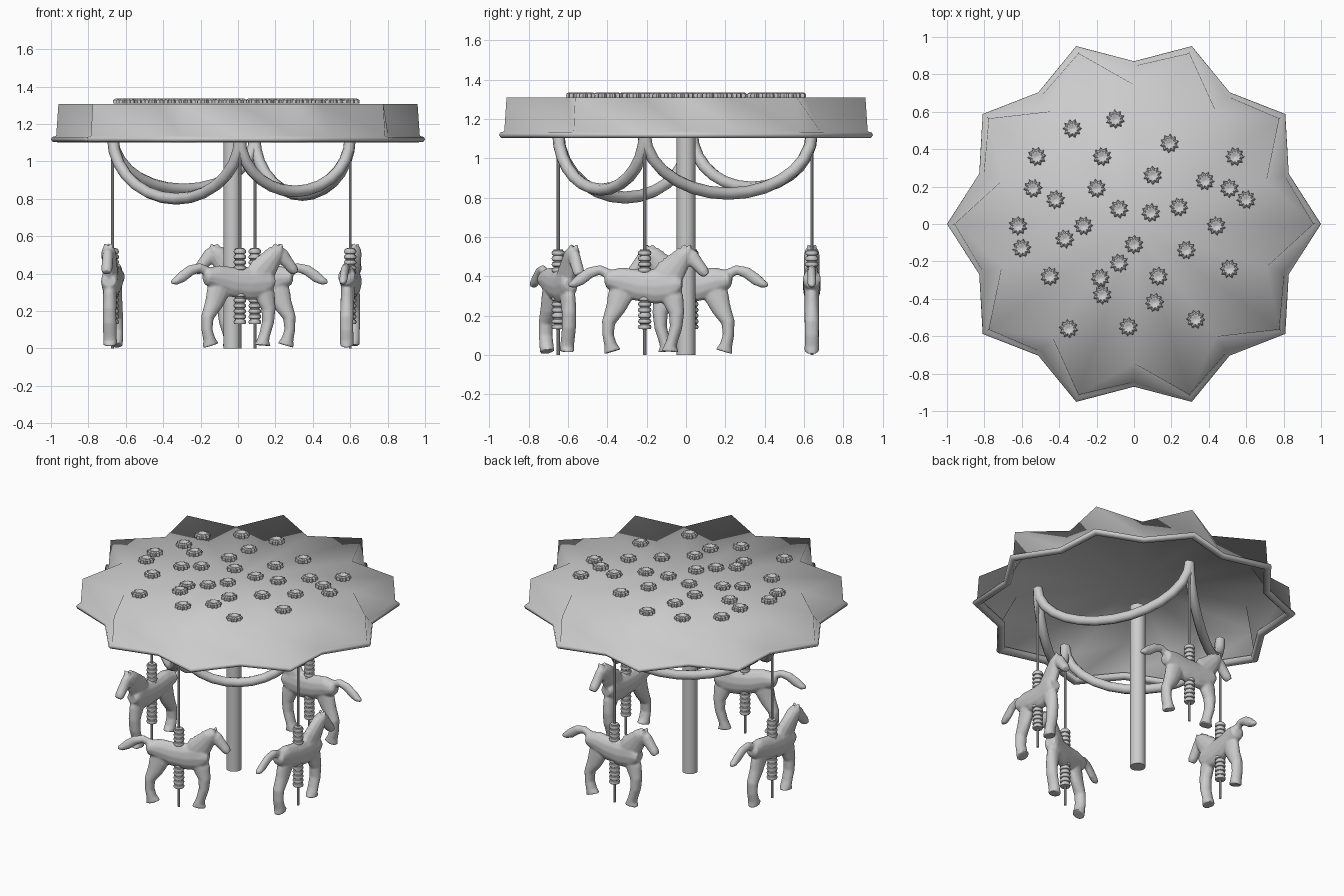
import bpy
import bmesh
from math import sin, cos, pi, radians
from mathutils import Vector

default_cube = bpy.data.objects.get("Cube")
if default_cube:
    bpy.data.objects.remove(default_cube)


def finish(name, bm, angle=35):
    """Turn a bmesh into a smooth-shaded object with sharp edges kept."""
    bmesh.ops.recalc_face_normals(bm, faces=bm.faces)
    mesh = bpy.data.meshes.new(name)
    bm.to_mesh(mesh)
    bm.free()
    obj = bpy.data.objects.new(name, mesh)
    bpy.context.collection.objects.link(obj)
    bpy.ops.object.select_all(action='DESELECT')
    obj.select_set(True)
    bpy.context.view_layer.objects.active = obj
    bpy.ops.object.shade_smooth_by_angle(angle=radians(angle))
    return obj


def skin_rings(bm, rings, caps=True):
    """Bridge a list of equal-sized closed rings of points."""
    loops = [[bm.verts.new(p) for p in ring] for ring in rings]
    count = len(loops[0])
    for low, high in zip(loops, loops[1:]):
        for i in range(count):
            j = (i + 1) % count
            bm.faces.new((low[i], low[j], high[j], high[i]))
    if caps:
        bm.faces.new(loops[0][::-1])
        bm.faces.new(loops[-1])
    return loops


def circle(radius, z, sides, lobes=0.0):
    """Ring around z; lobes pulls every second point inward."""
    points = []
    for i in range(sides):
        r = radius * (1 - lobes * (i % 2))
        a = 2 * pi * i / sides
        points.append((r * cos(a), r * sin(a), z))
    return points


def limb(bm, path, width, y=0.0, sides=12):
    """Loft along a side-view path of (x, z, radius), no wider than width each way."""
    rings = []
    for i, (x, z, r) in enumerate(path):
        before, after = path[max(i - 1, 0)], path[min(i + 1, len(path) - 1)]
        along = Vector((after[0] - before[0], 0, after[1] - before[1])).normalized()
        across = along.cross(Vector((0, 1, 0)))
        half = Vector((0, min(r * 1.25, width), 0))
        ring = []
        for k in range(sides):
            a = 2 * pi * k / sides
            ring.append(Vector((x, y, z)) + across * r * cos(a) + half * sin(a))
        rings.append(ring)
    skin_rings(bm, rings)


def star(tip, valley, z):
    """Outline of the ten-pointed canopy at one height."""
    points = []
    for i in range(20):
        r = valley if i % 2 else tip
        points.append((r * cos(pi * i / 10), r * sin(pi * i / 10), z))
    return points


# Canopy: flat star, sloping skirt and a thick lip
bm = bmesh.new()
loops = skin_rings(bm, [
    star(.96, .745, 1.308), star(.972, .845, 1.137), star(.995, .865, 1.13),
    star(1, .87, 1.117), star(.99, .86, 1.104), star(.96, .835, 1.102),
    star(.94, .82, 1.115), star(.945, .822, 1.137)], caps=False)
hub = bm.verts.new((0, 0, 1.308))
for i in range(20):
    bm.faces.new((hub, loops[0][i], loops[0][(i + 1) % 20]))
finish("canopy", bm, 88)

# Centre column
bm = bmesh.new()
skin_rings(bm, [circle(.048, 0, 16), circle(.048, 1.14, 16)])
finish("centre_column", bm).location = (-.03, 0, 0)

# Fluted sweets scattered on the roof, in hundredths of a unit
spots = [(-33, 51), (-10, 56), (-52, 36), (-17, 36), (19, 43), (54, 36), (10, 26),
         (-54, 19), (-20, 19), (-42, 13), (38, 23), (51, 19), (60, 13), (-8, 8),
         (9, 6), (24, 9), (-62, -1), (-27, -1), (44, -1), (-60, -13), (-37, -8),
         (0, -11), (28, -14), (-45, -28), (-18, -29), (-8, -21), (13, -28),
         (51, -24), (-17, -38), (11, -42), (-35, -56), (-3, -55), (33, -51)]
bm = bmesh.new()
skin_rings(bm, [circle(.048, 0, 20, .25), circle(.051, .008, 20, .27),
                circle(.049, .02, 20, .27), circle(.036, .027, 20, .3),
                circle(.02, .025, 20, .3), circle(.005, .018, 20)])
sweet = finish("roof_sweet", bm, 40)
sweet_mesh = sweet.data
for n, (x, y) in enumerate(spots):
    if n:
        sweet = bpy.data.objects.new("roof_sweet", sweet_mesh)
        bpy.context.collection.objects.link(sweet)
    sweet.location = (x / 100, y / 100, 1.3085)
    sweet.rotation_euler.z = n

# Slim horse, facing +x with its pole at the origin: body, neck, head, tail
bm = bmesh.new()
limb(bm, [(-.205, .385, .02), (-.19, .385, .046), (-.13, .378, .068),
          (-.04, .355, .08), (.05, .347, .088), (.12, .355, .092),
          (.165, .36, .064), (.19, .36, .03)], .046)
limb(bm, [(.08, .36, .07), (.125, .41, .078), (.165, .46, .062),
          (.2, .505, .048), (.225, .53, .028)], .04)
limb(bm, [(.185, .53, .02), (.205, .52, .038), (.24, .495, .041), (.275, .455, .032),
          (.3, .425, .029), (.316, .406, .019)], .03)
limb(bm, [(-.17, .405, .026), (-.23, .432, .025), (-.28, .418, .029),
          (-.33, .382, .03), (-.365, .36, .021), (-.39, .353, .009)], .022)
# Hind leg and foreleg
limb(bm, [(-.11, .37, .052), (-.125, .3, .064), (-.15, .235, .05),
          (-.185, .165, .034), (-.187, .1, .029), (-.175, .05, .032),
          (-.165, .016, .045)], .037)
limb(bm, [(.12, .35, .06), (.145, .28, .055), (.163, .21, .039),
          (.16, .14, .032), (.14, .07, .029), (.132, .045, .032),
          (.13, .016, .045)], .037)
# Ears, then mane tufts along the crest of the neck
for side in (-1, 1):
    limb(bm, [(.222, .51, .016), (.228, .54, .013), (.232, .56, .007)],
         .012, y=side * .016, sides=6)
for i in range(6):
    t = i / 5
    x, z = .09 + .12 * t, .45 + .085 * t
    limb(bm, [(x + .01, z - .02, .022), (x - .005, z + .008, .016),
              (x - .015, z + .024, .007)], .014, sides=6)
horse = finish("horse", bm)

# Thin pole with a ribbed sleeve above and below the saddle
bm = bmesh.new()
skin_rings(bm, [circle(.008, 0, 10), circle(.008, 1.14, 10)])
rings = [circle(.012, .13, 14)]
for i in range(14):
    z = .13 + .029 * i
    rings += [circle(.031, z + .002, 14), circle(.034, z + .011, 14),
              circle(.031, z + .021, 14), circle(.025, z + .023, 14),
              circle(.025, z + .028, 14)]
rings.append(circle(.01, .537, 14))
skin_rings(bm, rings)
pole = finish("horse_pole", bm)

# Four rides going round the column; the model's own left is +x
rides = [("front", .01, -.65, 20), ("left", .6, -.21, 84),
         ("back", .09, .64, 180), ("right", -.67, .03, -96)]
for label, x, y, yaw in rides:
    for source in (horse, pole):
        ride = bpy.data.objects.new(label + "_" + source.name, source.data)
        bpy.context.collection.objects.link(ride)
        ride.location = (x, y, 0)
        ride.rotation_euler.z = radians(yaw)
        if source == horse:
            # Fuse the limbs into one skin and soften the joints
            fuse = ride.modifiers.new("fuse", 'REMESH')
            fuse.mode = 'VOXEL'
            fuse.voxel_size = .007
            fuse.use_smooth_shade = True
            soften = ride.modifiers.new("soften", 'SMOOTH')
            soften.iterations = 2
for source in (horse, pole):
    bpy.data.objects.remove(source)

# Hanging garlands from pole to pole
for i, sag in enumerate((.29, .31, .28, .33)):
    start = Vector((rides[i][1], rides[i][2], 1.13))
    end = Vector((rides[(i + 1) % 4][1], rides[(i + 1) % 4][2], 1.13))
    curve = bpy.data.curves.new("garland", 'CURVE')
    curve.dimensions = '3D'
    curve.bevel_depth = .031
    curve.bevel_resolution = 2
    curve.use_fill_caps = True
    spline = curve.splines.new('POLY')
    steps = 14
    spline.points.add(steps)
    for k in range(steps + 1):
        a = pi * k / steps
        p = start.lerp(end, (1 - cos(a)) / 2)
        p.z -= sag * sin(a)
        spline.points[k].co = (*p, 1)
    spline.use_smooth = True
    bpy.context.collection.objects.link(bpy.data.objects.new("garland", curve))
